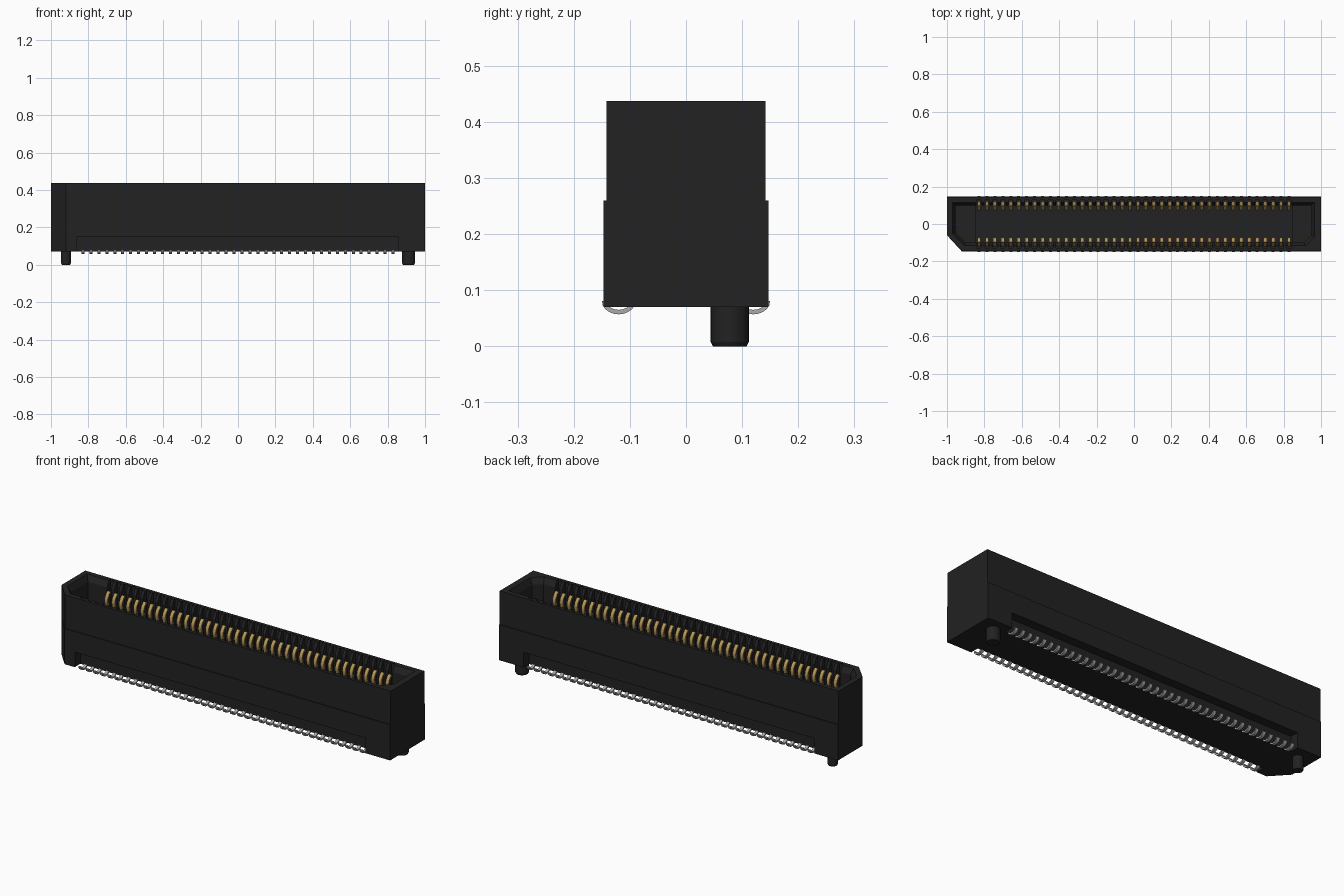
import bpy, bmesh, math

if "Cube" in bpy.data.objects:
    bpy.data.objects.remove(bpy.data.objects["Cube"])

PITCH, COUNT = 0.0425, 40
XS = [(i - (COUNT - 1) / 2) * PITCH for i in range(COUNT)]


def material(name, rgb):
    m = bpy.data.materials.new(name)
    m.diffuse_color = (*rgb, 1)
    m.use_nodes = True
    m.node_tree.nodes["Principled BSDF"].inputs["Base Color"].default_value = m.diffuse_color
    return m


BLACK = material("black plastic", (0.016, 0.016, 0.016))
GOLD = material("gold plating", (0.50, 0.32, 0.10))
TIN = material("tin grey", (0.40, 0.40, 0.40))


def finish(bm, name, mat):
    bmesh.ops.recalc_face_normals(bm, faces=bm.faces)
    me = bpy.data.meshes.new(name)
    bm.to_mesh(me)
    bm.free()
    me.materials.append(mat)
    ob = bpy.data.objects.new(name, me)
    bpy.context.collection.objects.link(ob)
    return ob


def activate(ob):
    bpy.ops.object.select_all(action='DESELECT')
    ob.select_set(True)
    bpy.context.view_layer.objects.active = ob


def loft(bm, rings):
    """Closed solid through rings of 3D points."""
    vs = [[bm.verts.new(p) for p in r] for r in rings]
    n = len(vs[0])
    for a, b in zip(vs, vs[1:]):
        for i in range(n):
            j = (i + 1) % n
            bm.faces.new((a[i], a[j], b[j], b[i]))
    bm.faces.new(vs[0][::-1])
    bm.faces.new(vs[-1])


def box(bm, x0, x1, y0, y1, z0, z1):
    loft(bm, [[(x0, y0, z), (x1, y0, z), (x1, y1, z), (x0, y1, z)] for z in (z0, z1)])


def cut(target, bm):
    cutter = finish(bm, "cutter", BLACK)
    cutter.hide_render = True
    mod = target.modifiers.new("cut", 'BOOLEAN')
    mod.operation, mod.solver, mod.object = 'DIFFERENCE', 'EXACT', cutter
    activate(target)
    bpy.ops.object.modifier_apply(modifier=mod.name)
    bpy.data.objects.remove(cutter, do_unlink=True)


# Housing: stepped block with one keyed corner
def outer(y, z):
    return [(-1, -0.06, z), (-0.92, -y, z), (1, -y, z), (1, y, z), (-1, y, z)]


def inner(d, z):
    x0, x1, y = -0.955 - d, 0.95 + d, 0.1 + d
    return [(x0, -0.045 - d / 2, z), (-0.90 - d / 2, -y, z), (0.91 + d / 2, -y, z),
            (x1, -0.06 - d / 2, z), (x1, y, z), (x0, y, z)]


bm = bmesh.new()
loft(bm, [outer(0.147, 0.07), outer(0.147, 0.26), outer(0.142, 0.26), outer(0.142, 0.437)])
housing = finish(bm, "housing", BLACK)

# Mating cavity with a lead-in at the rim
bm = bmesh.new()
loft(bm, [inner(0, 0.23), inner(0, 0.405), inner(0.015, 0.437), inner(0.015, 0.45)])
cut(housing, bm)

# Deeper middle of the cavity
bm = bmesh.new()
box(bm, -0.845, 0.845, -0.099, 0.099, 0.165, 0.3)
cut(housing, bm)

# Contact slots in both long walls
bm = bmesh.new()
for x in XS:
    for s in (-1, 1):
        y0, y1 = sorted((s * 0.09, s * 0.127))
        box(bm, x - 0.013, x + 0.013, y0, y1, 0.17, 0.45)
cut(housing, bm)

# Recesses over the solder tails
bm = bmesh.new()
for s in (-1, 1):
    y0, y1 = sorted((s * 0.1, s * 0.2))
    box(bm, -0.86, 0.855, y0, y1, 0.03, 0.15)
cut(housing, bm)


# Bent metal strips, one per slot, mirrored to both rows
def strips(name, path, thick, width, mat):
    outline_a, outline_b = [], []
    for i, (y, z) in enumerate(path):
        (ya, za), (yb, zb) = path[max(i - 1, 0)], path[min(i + 1, len(path) - 1)]
        l = math.hypot(yb - ya, zb - za)
        ny, nz = -(zb - za) / l * thick / 2, (yb - ya) / l * thick / 2
        outline_a.append((y + ny, z + nz))
        outline_b.append((y - ny, z - nz))
    bm = bmesh.new()
    for s in (-1, 1):
        for x in XS:
            loft(bm, [[(x - width / 2, s * a[0], a[1]), (x + width / 2, s * a[0], a[1]),
                       (x + width / 2, s * b[0], b[1]), (x - width / 2, s * b[0], b[1])]
                      for a, b in zip(outline_a, outline_b)])
    ob = finish(bm, name, mat)
    activate(ob)
    bpy.ops.object.shade_smooth_by_angle(angle=math.radians(35))


spring = [(0.115, 0.168), (0.108, 0.23), (0.094, 0.29), (0.083, 0.32), (0.077, 0.338),
          (0.076, 0.35), (0.079, 0.363), (0.087, 0.376), (0.099, 0.388)]
strips("spring_contacts", spring, 0.009, 0.018, GOLD)

tail = [(0.12 + 0.026 * math.cos(a), 0.081 - 0.02 * math.sin(a))
        for a in [math.pi * i / 10 for i in range(11)]]
strips("solder_tails", tail, 0.008, 0.016, TIN)


# Locating pegs with a small bottom bevel
def peg(name, x, y, r):
    bm = bmesh.new()
    loft(bm, [[(x + q * math.cos(math.tau * i / 32), y + q * math.sin(math.tau * i / 32), z)
               for i in range(32)] for q, z in ((r - 0.004, 0), (r, 0.008), (r, 0.08))])
    activate(finish(bm, name, BLACK))
    bpy.ops.object.shade_smooth_by_angle(angle=math.radians(25))


peg("large_peg", 0.912, 0.078, 0.034)
peg("small_peg", -0.92, 0.078, 0.026)
